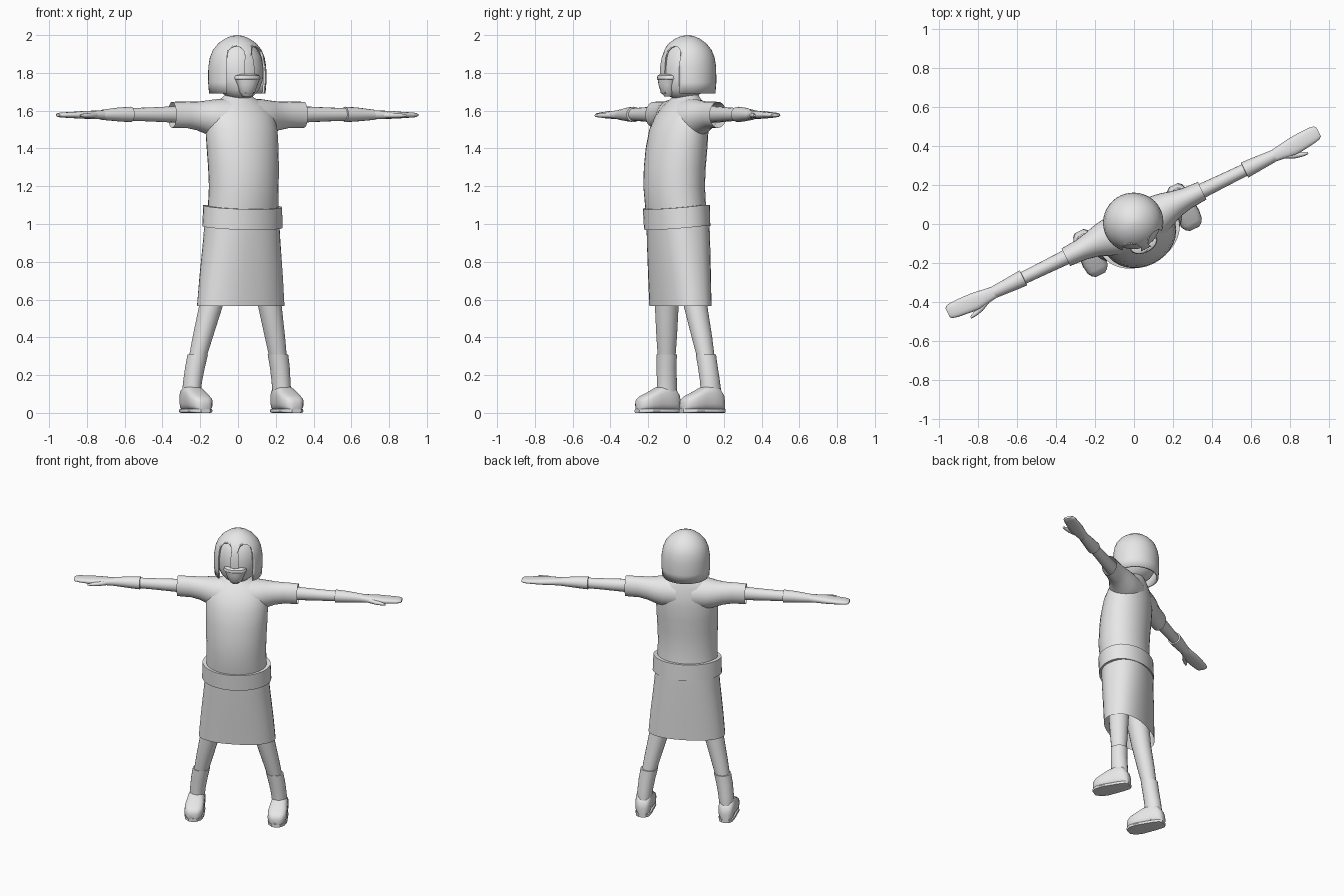
import bpy, bmesh, math
from mathutils import Vector, Matrix

# The figure is built facing -y, then every part is turned 26 degrees about z
TURN = Matrix.Rotation(math.radians(26), 4, 'Z')
grey = bpy.data.materials.new("plain_grey")
grey.diffuse_color = (0.8, 0.8, 0.8, 1)


def finish(name, bm, angle=40):
    bmesh.ops.recalc_face_normals(bm, faces=bm.faces)
    bm.transform(TURN)
    me = bpy.data.meshes.new(name)
    bm.to_mesh(me)
    bm.free()
    me.materials.append(grey)
    ob = bpy.data.objects.new(name, me)
    bpy.context.collection.objects.link(ob)
    bpy.ops.object.select_all(action='DESELECT')
    bpy.context.view_layer.objects.active = ob
    ob.select_set(True)
    bpy.ops.object.shade_smooth_by_angle(angle=math.radians(angle))
    return ob


def loft(name, sections, axis='z', n=24, power=2.0, caps=(True, True), offset=None):
    """Sections are (centre, half size 1, half size 2) across the given axis."""
    bm = bmesh.new()
    rings = []
    for c, a, b in sections:
        ring = []
        for i in range(n):
            t = 2 * math.pi * i / n
            u = a * math.copysign(abs(math.cos(t)) ** (2 / power), math.cos(t))
            v = b * math.copysign(abs(math.sin(t)) ** (2 / power), math.sin(t))
            d = {'z': (u, v, 0), 'x': (0, u, v), 'y': (u, 0, v)}[axis]
            p = Vector(c) + Vector(d)
            if offset:
                p.z += offset(p)
            ring.append(bm.verts.new(p))
        rings.append(ring)
    for r, q in zip(rings, rings[1:]):
        for i in range(n):
            j = (i + 1) % n
            bm.faces.new((r[i], r[j], q[j], q[i]))
    if caps[0]:
        bm.faces.new(rings[0])
    if caps[1]:
        bm.faces.new(rings[-1])
    return finish(name, bm)


def stack(rows):
    return [((0, cy, z), a, b) for z, cy, a, b in rows]


# Body: tunic, shoulder yoke, belt, skirt
loft("tunic", stack([(1.0, -.05, .2, .15), (1.1, -.062, .193, .153), (1.2, -.07, .191, .156),
                     (1.3, -.066, .194, .156), (1.4, -.056, .198, .154), (1.5, -.042, .2, .145),
                     (1.57, -.028, .19, .125), (1.62, -.015, .165, .1), (1.65, -.005, .125, .082),
                     (1.67, 0, .085, .07), (1.69, 0, .065, .06)]), n=32)


def dip(p):  # belt hangs a little lower at the front
    return -.02 * max(0, -p.y / .2)


loft("belt", stack([(.99, -.052, .2, .148), (.99, -.052, .222, .163),
                    (1.1, -.057, .218, .166), (1.1, -.057, .19, .15)]),
     n=36, caps=(False, False), offset=dip)
loft("skirt", stack([(1.03, -.048, .2, .15), (.9, -.044, .212, .146),
                     (.72, -.038, .232, .136), (.565, -.033, .246, .128)]),
     n=36, power=2.3, caps=(True, False))

# Head, face and beard
head_rows = [(1.665, -.02, .05, .05), (1.68, -.02, .075, .08), (1.71, -.005, .108, .118),
             (1.76, .005, .133, .134), (1.83, .008, .138, .136), (1.89, .009, .126, .124),
             (1.935, .009, .1, .1), (1.97, .009, .055, .055)]
loft("head", stack(head_rows), n=32)
loft("beard", stack([(1.675, -.105, .022, .02), (1.70, -.11, .045, .033),
                     (1.735, -.113, .056, .04), (1.765, -.113, .07, .042)]), n=20)
loft("moustache", stack([(1.757, -.112, .058, .038), (1.768, -.112, .075, .047),
                         (1.785, -.112, .07, .045), (1.793, -.112, .045, .036)]), n=20)

# Helmet: open dome with two arched face openings
helmet = loft("helmet", stack([(1.69, .009, .15, .147), (1.75, .009, .155, .152),
                               (1.83, .009, .154, .151), (1.88, .009, .146, .143),
                               (1.92, .009, .13, .128), (1.955, .009, .102, .1),
                               (1.98, .009, .068, .067), (1.994, .009, .036, .035),
                               (2.0, .009, .006, .006)]), n=40, caps=(False, True))
solid = helmet.modifiers.new("thickness", 'SOLIDIFY')
solid.thickness = .012
solid.offset = -1
bpy.context.view_layer.objects.active = helmet
bpy.ops.object.modifier_apply(modifier=solid.name)
for side in (-1, 1):
    bm = bmesh.new()
    w, spring = .047, 1.893
    outline = [(-w, 1.62), (w, 1.62)] + [(w * math.cos(math.pi * i / 12),
                                          spring + w * math.sin(math.pi * i / 12)) for i in range(13)]
    face = bm.faces.new([bm.verts.new((x, -.03, z)) for x, z in outline])
    out = bmesh.ops.extrude_face_region(bm, geom=[face])
    bmesh.ops.translate(bm, vec=(0, -.25, 0),
                        verts=[v for v in out["geom"] if isinstance(v, bmesh.types.BMVert)])
    bm.transform(Matrix.Rotation(math.radians(31 * side), 4, 'Z'))
    cutter = finish("arch_cutter", bm)
    cutter.hide_render = True
    cut = helmet.modifiers.new("arch", 'BOOLEAN')
    cut.object, cut.operation, cut.solver = cutter, 'DIFFERENCE', 'EXACT'
    bpy.context.view_layer.objects.active = helmet
    bpy.ops.object.modifier_apply(modifier=cut.name)
    bpy.data.objects.remove(cutter)

# Limbs, mirrored left and right
for s, label in ((-1, "left"), (1, "right")):
    def along(rows):  # (x, y, z, half y, half z)
        return [((s * x, y, z), a, b) for x, y, z, a, b in rows]

    loft(label + "_sleeve", along([(.05, -.015, 1.56, .11, .105), (.14, -.01, 1.56, .1, .1),
                                   (.19, -.003, 1.565, .085, .088), (.24, 0, 1.572, .068, .076),
                                   (.3, 0, 1.578, .056, .07), (.388, 0, 1.578, .05, .069)]),
         axis='x', caps=(True, False))
    loft(label + "_arm", along([(.2, 0, 1.58, .045, .048), (.4, 0, 1.58, .038, .042),
                                (.55, 0, 1.58, .034, .036), (.66, 0, 1.58, .032, .033)]), axis='x', n=16)
    loft(label + "_cuff", along([(.628, 0, 1.58, .03, .03), (.63, 0, 1.58, .043, .041),
                                 (.7, 0, 1.58, .038, .037), (.8, 0, 1.578, .031, .027)]), axis='x', n=16)
    loft(label + "_hand", along([(.79, 0, 1.578, .03, .025), (.84, 0, 1.578, .037, .022),
                                 (.9, 0, 1.578, .046, .021), (.95, .004, 1.577, .045, .018),
                                 (1.02, .009, 1.577, .041, .014), (1.045, .01, 1.577, .036, .012),
                                 (1.056, .01, 1.577, .025, .007)]), axis='x', n=16, power=2.5)
    loft(label + "_thumb", along([(.84, -.02, 1.576, .016, .016), (.89, -.044, 1.575, .016, .014),
                                  (.93, -.056, 1.574, .013, .011), (.96, -.064, 1.574, .006, .006)]),
         axis='x', n=10)
    loft(label + "_leg", along([(.085, -.05, .98, .085, .085), (.13, -.04, .76, .075, .075),
                                (.175, -.028, .56, .063, .063), (.213, -.01, .4, .054, .055),
                                (.24, .003, .28, .046, .046)]), n=20)
    loft(label + "_boot_shaft", along([(.236, .002, .31, .042, .042), (.236, .002, .31, .055, .054),
                                       (.25, .007, .24, .053, .053), (.26, .014, .17, .05, .054),
                                       (.267, .018, .1, .048, .056), (.268, .018, .03, .046, .056)]), n=20)
    loft(label + "_foot", [((s * .268, y, .01 + h / 2), w, h / 2) for y, w, h in
                           [(.09, .02, .06), (.08, .036, .09), (.055, .05, .125), (.01, .054, .14),
                            (-.04, .058, .125), (-.085, .062, .1), (-.125, .057, .082),
                            (-.148, .042, .066), (-.157, .022, .045)]], axis='y', power=3)
    loft(label + "_sole", [((s * .268, y, .011), w, .011) for y, w in
                           [(.09, .025), (.075, .043), (.03, .053), (-.085, .063),
                            (-.13, .054), (-.158, .028)]], axis='y', n=12, power=5)
